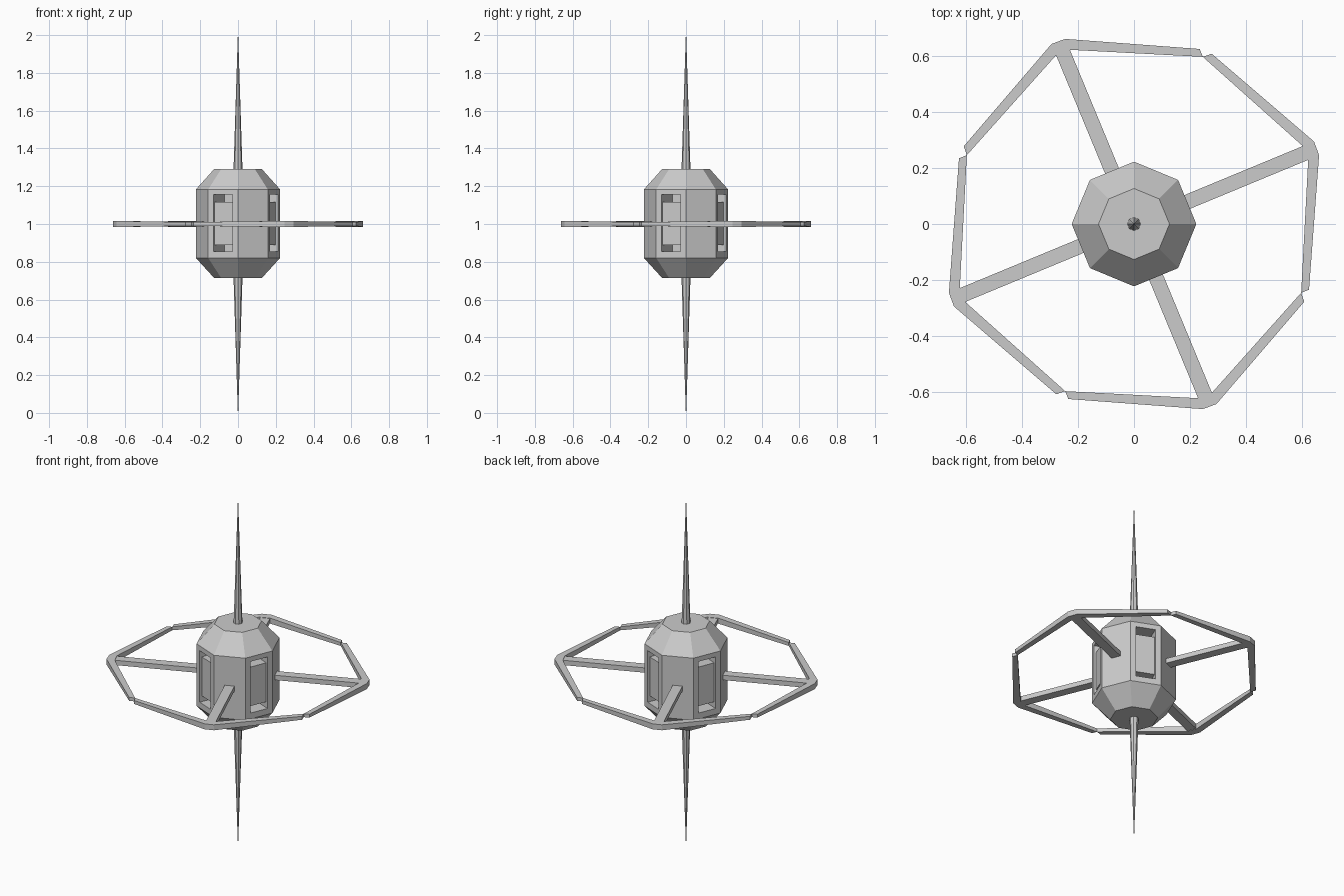
import bpy, bmesh
from math import pi, cos, sin, radians
from mathutils import Matrix, Vector

if "Cube" in bpy.data.objects:
    bpy.data.objects.remove(bpy.data.objects["Cube"])


def make_object(name, bm):
    bmesh.ops.recalc_face_normals(bm, faces=bm.faces)
    mesh = bpy.data.meshes.new(name)
    bm.to_mesh(mesh)
    bm.free()
    obj = bpy.data.objects.new(name, mesh)
    bpy.context.collection.objects.link(obj)
    return obj


def lathe(name, profile, sides=8):
    """Stack of closed rings from (radius, z) pairs, capped at both ends."""
    bm = bmesh.new()
    rings = [[bm.verts.new((r * cos(2 * pi * i / sides), r * sin(2 * pi * i / sides), z))
              for i in range(sides)] for r, z in profile]
    for a, b in zip(rings, rings[1:]):
        for i in range(sides):
            j = (i + 1) % sides
            bm.faces.new((a[i], a[j], b[j], b[i]))
    bm.faces.new(rings[0][::-1])
    bm.faces.new(rings[-1])
    return make_object(name, bm)


def radial_boxes(name, angles, r0, r1, width, z0, z1):
    """Boxes pointing outward from the axis at the given angles."""
    bm = bmesh.new()
    for a in angles:
        m = (Matrix.Rotation(radians(a), 4, 'Z')
             @ Matrix.Translation(((r0 + r1) / 2, 0, (z0 + z1) / 2))
             @ Matrix.Diagonal((r1 - r0, width, z1 - z0, 1)))
        bmesh.ops.create_cube(bm, size=1, matrix=m)
    return make_object(name, bm)


ARM_ANGLES = [22.5 + 90 * k for k in range(4)]
WINDOW_ANGLES = [67.5 + 90 * k for k in range(4)]

# Octagonal hull with chamfered ends
hull = lathe("hull", [(0.127, 0.715), (0.223, 0.82), (0.223, 1.183), (0.127, 1.29)])

# Deep window openings on alternate faces
cutter = radial_boxes("window_cutter", WINDOW_ANGLES, 0.058, 0.26, 0.108, 0.854, 1.155)
cutter.hide_render = True
cutter.hide_viewport = True
cut = hull.modifiers.new("windows", 'BOOLEAN')
cut.operation = 'DIFFERENCE'
cut.solver = 'EXACT'
cut.object = cutter

# Panels set into the windows, leaving slots above and below
radial_boxes("window_panels", WINDOW_ANGLES, 0.057, 0.193, 0.1085, 0.888, 1.116)

# Antenna spikes
lathe("top_spike", [(0.024, 1.28), (0.001, 2.0)])
lathe("bottom_spike", [(0.001, 0.0), (0.024, 0.725)])

# Arms
radial_boxes("arms", ARM_ANGLES, 0.19, 0.672, 0.053, 0.986, 1.014)

# Ring segments: a bent bar on each arm end, tapering to both tips (x, y, half height)
OUTLINE = [(0.278, 0.609, 0.010), (0.246, 0.598, 0.010),
           (0.601, 0.281, 0.016), (0.623, 0.228, 0.016),
           (0.598, -0.246, 0.010), (0.626, -0.235, 0.010),
           (0.662, 0.246, 0.016), (0.644, 0.295, 0.016)]
bm = bmesh.new()
for k in range(4):
    rot = Matrix.Rotation(k * pi / 2, 3, 'Z')
    top = [bm.verts.new(rot @ Vector((x, y, 1 + h))) for x, y, h in OUTLINE]
    low = [bm.verts.new(rot @ Vector((x, y, 1 - h))) for x, y, h in OUTLINE]
    for i in range(8):
        j = (i + 1) % 8
        bm.faces.new((top[i], top[j], low[j], low[i]))
    for a, b, c, d in ((0, 1, 2, 7), (7, 2, 3, 6), (6, 3, 4, 5)):
        bm.faces.new([top[n] for n in (a, b, c, d)])
        bm.faces.new([low[n] for n in (d, c, b, a)])
make_object("ring_segments", bm)
